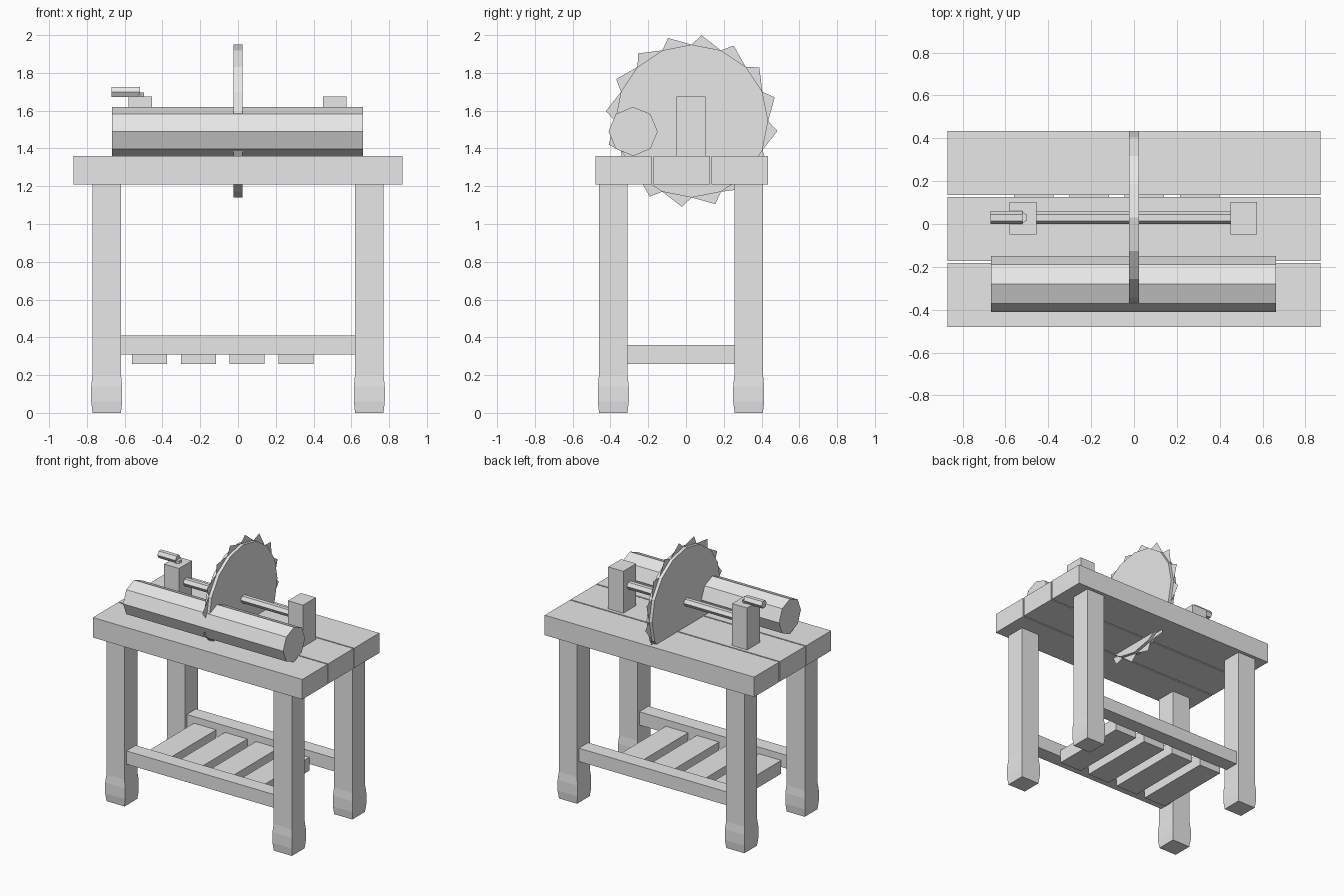
import bpy, bmesh, math
from mathutils import Matrix, Vector

if "Cube" in bpy.data.objects:
    bpy.data.objects.remove(bpy.data.objects["Cube"], do_unlink=True)

grey = bpy.data.materials.new("plain_grey")
grey.use_nodes = True
grey.diffuse_color = (0.8, 0.8, 0.8, 1)
grey.node_tree.nodes["Principled BSDF"].inputs["Base Color"].default_value = (0.8, 0.8, 0.8, 1)


def finish(name, bm):
    mesh = bpy.data.meshes.new(name)
    bm.to_mesh(mesh)
    bm.free()
    mesh.materials.append(grey)
    obj = bpy.data.objects.new(name, mesh)
    bpy.context.scene.collection.objects.link(obj)
    return obj


def box(name, x, y, z):
    """Block given by its (min, max) range along each axis."""
    bm = bmesh.new()
    bmesh.ops.create_cube(bm, size=1)
    for v in bm.verts:
        v.co = [(r[0] + r[1]) / 2 + c * (r[1] - r[0]) for r, c in zip((x, y, z), v.co)]
    return finish(name, bm)


def rod(name, sides, radius, length, centre, axis="X"):
    """Faceted cylinder along x (a corner pointing to +-y) or z."""
    bm = bmesh.new()
    bmesh.ops.create_cone(bm, cap_ends=True, segments=sides, radius1=radius,
                          radius2=radius, depth=length)
    # put a corner exactly on the local y axis
    first = max(bm.verts, key=lambda v: v.co.y)
    turn = math.atan2(first.co.x, first.co.y)
    bmesh.ops.rotate(bm, verts=bm.verts, matrix=Matrix.Rotation(turn, 3, "Z"))
    if axis == "X":
        bmesh.ops.rotate(bm, verts=bm.verts, matrix=Matrix.Rotation(math.pi / 2, 3, "Y"))
    bmesh.ops.translate(bm, verts=bm.verts, vec=centre)
    return finish(name, bm)


def leg(name, cx, cy):
    """Square leg with a slightly swollen foot, lofted from square rings."""
    bm = bmesh.new()
    rings = []
    for z, h in ((0, 0.075), (0.06, 0.082), (0.14, 0.082), (0.2, 0.076), (0.2, 0.076), (1.21, 0.076)):
        rings.append([bm.verts.new((cx + sx * h, cy + sy * h, z))
                      for sx, sy in ((-1, -1), (1, -1), (1, 1), (-1, 1))])
    for low, high in zip(rings, rings[1:]):
        for i in range(4):
            j = (i + 1) % 4
            bm.faces.new((low[i], low[j], high[j], high[i]))
    bm.faces.new(rings[0][::-1])
    bm.faces.new(rings[-1])
    bmesh.ops.remove_doubles(bm, verts=bm.verts, dist=0.0001)
    return finish(name, bm)


# Table top planks
for name, y in (("front", (-0.48, -0.182)), ("middle", (-0.173, 0.127)), ("back", (0.136, 0.434))):
    box(name + "_plank", (-0.87, 0.87), y, (1.21, 1.36))

# Legs and long rails
for row, cy in (("front", -0.385), ("back", 0.332)):
    for side, cx in (("right", -0.695), ("left", 0.695)):
        leg(f"{row}_{side}_leg", cx, cy)
    box(row + "_rail", (-0.62, 0.62), (cy - 0.055, cy + 0.055), (0.31, 0.41))

# Shelf slats
for i in range(4):
    x = -0.56 + 0.258 * i
    box(f"shelf_slat_{i + 1}", (x, x + 0.185), (-0.33, 0.277), (0.26, 0.36))

# Log lying on the table
rod("log", 8, 0.13, 1.33, (-0.003, -0.28, 1.49))

# Axle with its posts, crank pin and handle
hub = Vector((0, 0.03, 1.545))
rod("axle", 6, 0.03, 1.0, hub)
box("right_post", (-0.58, -0.455), (-0.05, 0.102), (1.36, 1.675))
box("left_post", (0.45, 0.575), (-0.05, 0.102), (1.36, 1.675))
rod("crank_pin", 6, 0.025, 0.06, (-0.52, 0.03, 1.665), "Z")
rod("crank_handle", 6, 0.03, 0.15, (-0.595, 0.03, 1.698))

# Saw disc and its paper-thin teeth
rod("saw_disc", 16, 0.405, 0.046, hub)
bm = bmesh.new()
step = math.tau / 16


def rim(angle, radius):
    return bm.verts.new(hub + Vector((0, math.cos(angle), math.sin(angle))) * radius)


for i in range(16):
    a = i * step
    bm.faces.new((rim(a, 0.405), rim(a - 0.115, 0.457), rim(a - step, 0.405)))
finish("saw_teeth", bm)
